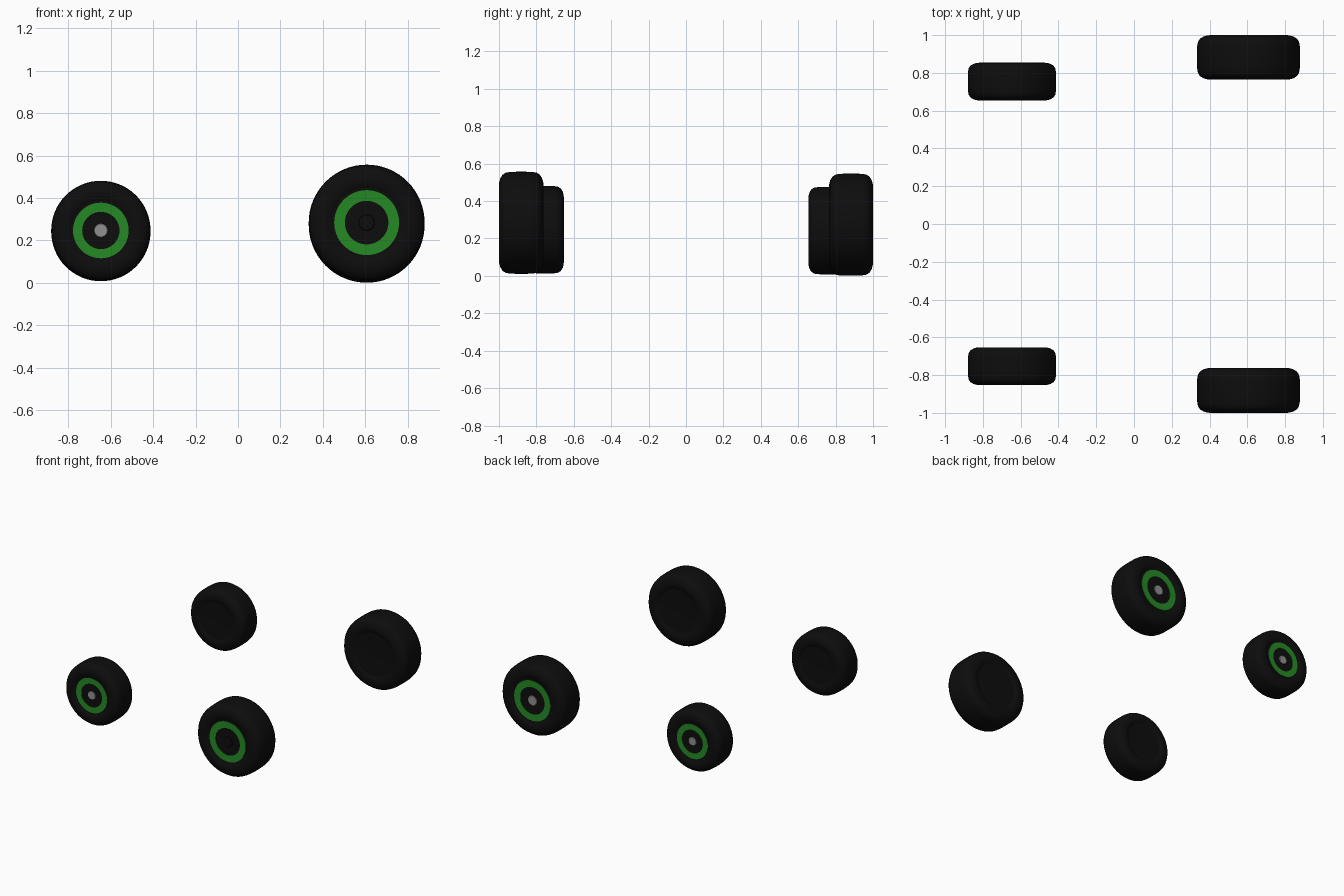
import bpy, bmesh, math
from mathutils import Matrix

cube = bpy.data.objects.get("Cube")
if cube:
    bpy.data.objects.remove(cube, do_unlink=True)


def material(name, rgb):
    m = bpy.data.materials.new(name)
    m.use_nodes = True
    color = (*rgb, 1.0)
    m.diffuse_color = color
    m.node_tree.nodes["Principled BSDF"].inputs["Base Color"].default_value = color
    return m


rubber = material("black rubber", (0.004, 0.004, 0.004))
green = material("green stripe", (0.018, 0.25, 0.018))
metal = material("grey metal", (0.28, 0.28, 0.28))


def lathe(name, profile, mat, radius, half, place, segments=64):
    """Spin a (radius, axial) profile around the wheel axle."""
    bm = bmesh.new()
    verts = [bm.verts.new((r * radius, a * half, 0)) for r, a in profile]
    edges = [bm.edges.new(pair) for pair in zip(verts, verts[1:])]
    bmesh.ops.spin(bm, geom=verts + edges, axis=(0, 1, 0), cent=(0, 0, 0),
                   angle=math.tau, steps=segments, use_duplicate=False)
    bmesh.ops.remove_doubles(bm, verts=bm.verts, dist=0.0001)
    bmesh.ops.recalc_face_normals(bm, faces=bm.faces)
    mesh = bpy.data.meshes.new(name)
    bm.to_mesh(mesh)
    bm.free()
    mesh.materials.append(mat)
    obj = bpy.data.objects.new(name, mesh)
    bpy.context.collection.objects.link(obj)
    obj.matrix_world = place
    bpy.ops.object.select_all(action="DESELECT")
    obj.select_set(True)
    bpy.context.view_layer.objects.active = obj
    bpy.ops.object.shade_smooth_by_angle(angle=math.radians(35))
    return obj


# Half of the tyre section, from the rim lip over the shoulder to the tread
SHOULDER = [(0.6, 0.9), (0.66, 0.97), (0.72, 1.0), (0.79, 0.99), (0.87, 0.94),
            (0.94, 0.84), (0.98, 0.7), (0.995, 0.5), (1.0, 0.2)]
TYRE = SHOULDER + [(r, -a) for r, a in reversed(SHOULDER)]
# Wheel disc closing both sides of the tyre
DISC = [(0, 0.88), (0.38, 0.88), (0.61, 0.9), (0.61, -0.9), (0, -0.88)]
STRIPE = [(0.375, 0.87), (0.375, 0.91), (0.56, 0.92), (0.56, 0.87)]
HUB = [(0, 0.92), (0.13, 0.92), (0.14, 0.9), (0.14, 0.85)]


def wheel(name, x, y, z, radius, half, hub_mat):
    # The outer face points along +y, turned around for the -y side
    turn = Matrix.Rotation(math.pi if y < 0 else 0, 4, "Z")
    place = Matrix.Translation((x, y, z)) @ turn
    lathe(name + "_tyre", TYRE, rubber, radius, half, place)
    lathe(name + "_disc", DISC, rubber, radius, half, place)
    lathe(name + "_stripe", STRIPE, green, radius, half, place)
    lathe(name + "_hub", HUB, hub_mat, radius, half, place, 16)


# Small pair on the right, large pair on the left
wheel("small_front_wheel", -0.646, -0.753, 0.247, 0.234, 0.1, metal)
wheel("small_back_wheel", -0.646, 0.754, 0.242, 0.234, 0.1, metal)
wheel("large_front_wheel", 0.606, -0.881, 0.284, 0.273, 0.119, rubber)
wheel("large_back_wheel", 0.606, 0.882, 0.274, 0.273, 0.118, metal)
